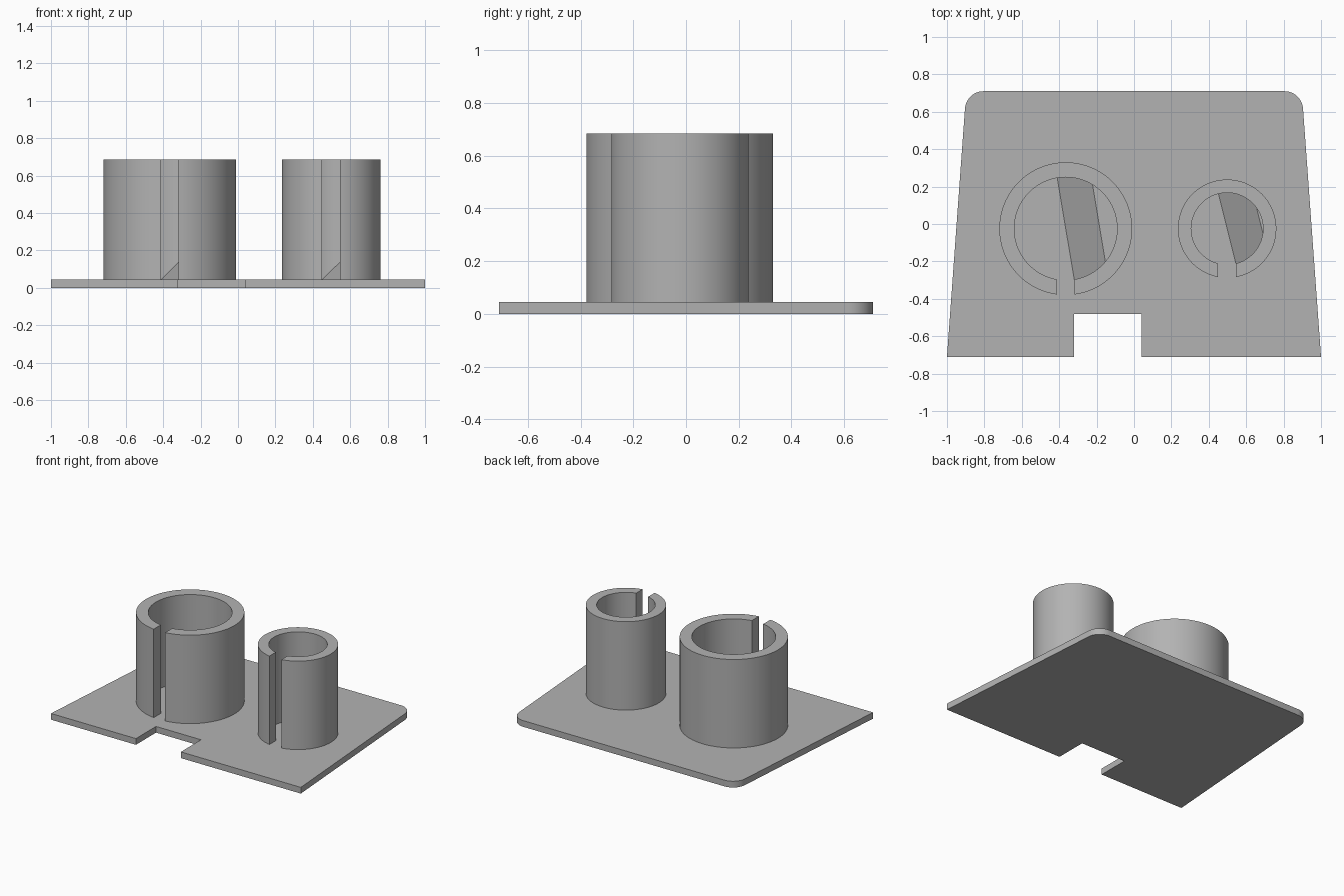
import bpy, bmesh
from math import sin, cos, asin, pi, radians, tau
from mathutils import Vector

cube = bpy.data.objects.get("Cube")
if cube:
    bpy.data.objects.remove(cube, do_unlink=True)

grey = bpy.data.materials.new("plain_grey")
grey.use_nodes = True
COLOUR = (0.45, 0.45, 0.45, 1)
grey.diffuse_color = COLOUR
grey.node_tree.nodes["Principled BSDF"].inputs["Base Color"].default_value = COLOUR

PLATE = 0.045   # plate thickness
TOP = 0.685     # rim height
STEP = 0.225    # height of the raised floor inside each cup


def arc(cx, cy, r, a0, a1, n):
    return [(cx + r * cos(a0 + (a1 - a0) * i / n),
             cy + r * sin(a0 + (a1 - a0) * i / n)) for i in range(n + 1)]


def prism(outline, z0, z1):
    """Extrude a closed outline from z0 to z1."""
    bm = bmesh.new()
    face = bm.faces.new([bm.verts.new((x, y, z0)) for x, y in outline])
    ext = bmesh.ops.extrude_face_region(bm, geom=[face], use_keep_orig=True)
    verts = [v for v in ext["geom"] if isinstance(v, bmesh.types.BMVert)]
    bmesh.ops.translate(bm, verts=verts, vec=(0, 0, z1 - z0))
    bmesh.ops.recalc_face_normals(bm, faces=bm.faces)
    return bm


def finish(bm, name):
    bmesh.ops.recalc_face_normals(bm, faces=bm.faces)
    mesh = bpy.data.meshes.new(name)
    bm.to_mesh(mesh)
    bm.free()
    mesh.materials.append(grey)
    obj = bpy.data.objects.new(name, mesh)
    bpy.context.collection.objects.link(obj)
    bpy.ops.object.select_all(action='DESELECT')
    obj.select_set(True)
    bpy.context.view_layer.objects.active = obj
    bpy.ops.object.shade_smooth_by_angle(angle=radians(30))


# Base plate: tapered, rounded back corners, notch in the front edge
right_corner = arc(0.804, 0.61, 0.1, radians(4), pi / 2, 12)
left_corner = [(-x, y) for x, y in reversed(right_corner)]
notch = [(-0.32, -0.71), (-0.32, -0.48), (0.04, -0.48), (0.04, -0.71)]
finish(prism([(-1, -0.71)] + notch + [(1, -0.71)] + right_corner + left_corner,
             0, PLATE), "base_plate")


def cup(name, cx, cy, outer, inner, half_slit, top_shift):
    # Tube wall with a slit facing the front
    def ring(r):
        gap = asin(half_slit / r)
        return arc(cx, cy, r, -pi / 2 + gap, 1.5 * pi - gap, 96)
    finish(prism(ring(outer) + ring(inner)[::-1], PLATE, TOP), name + "_tube")

    # Raised inner floor, sloped at 45 degrees along a slanted toe line
    bm = prism(arc(cx, cy, inner + 0.002, 0, tau, 96)[:-1], PLATE / 2, STEP)
    back = Vector((cx + top_shift, cy + inner, PLATE))
    front = Vector((cx + half_slit, cy - inner, PLATE))
    along = (back - front).normalized()
    uphill = along.cross(Vector((0, 0, 1)))
    normal = Vector((0, 0, 1)) - uphill
    cut = bmesh.ops.bisect_plane(
        bm, geom=bm.verts[:] + bm.edges[:] + bm.faces[:], plane_co=back,
        plane_no=normal, clear_outer=True)
    edges = [e for e in cut["geom_cut"] if isinstance(e, bmesh.types.BMEdge)]
    bmesh.ops.holes_fill(bm, edges=edges)
    finish(bm, name + "_sloped_floor")


cup("large", -0.365, -0.025, 0.355, 0.275, 0.046, -0.046)
cup("small", 0.498, -0.025, 0.263, 0.192, 0.048, -0.048)
